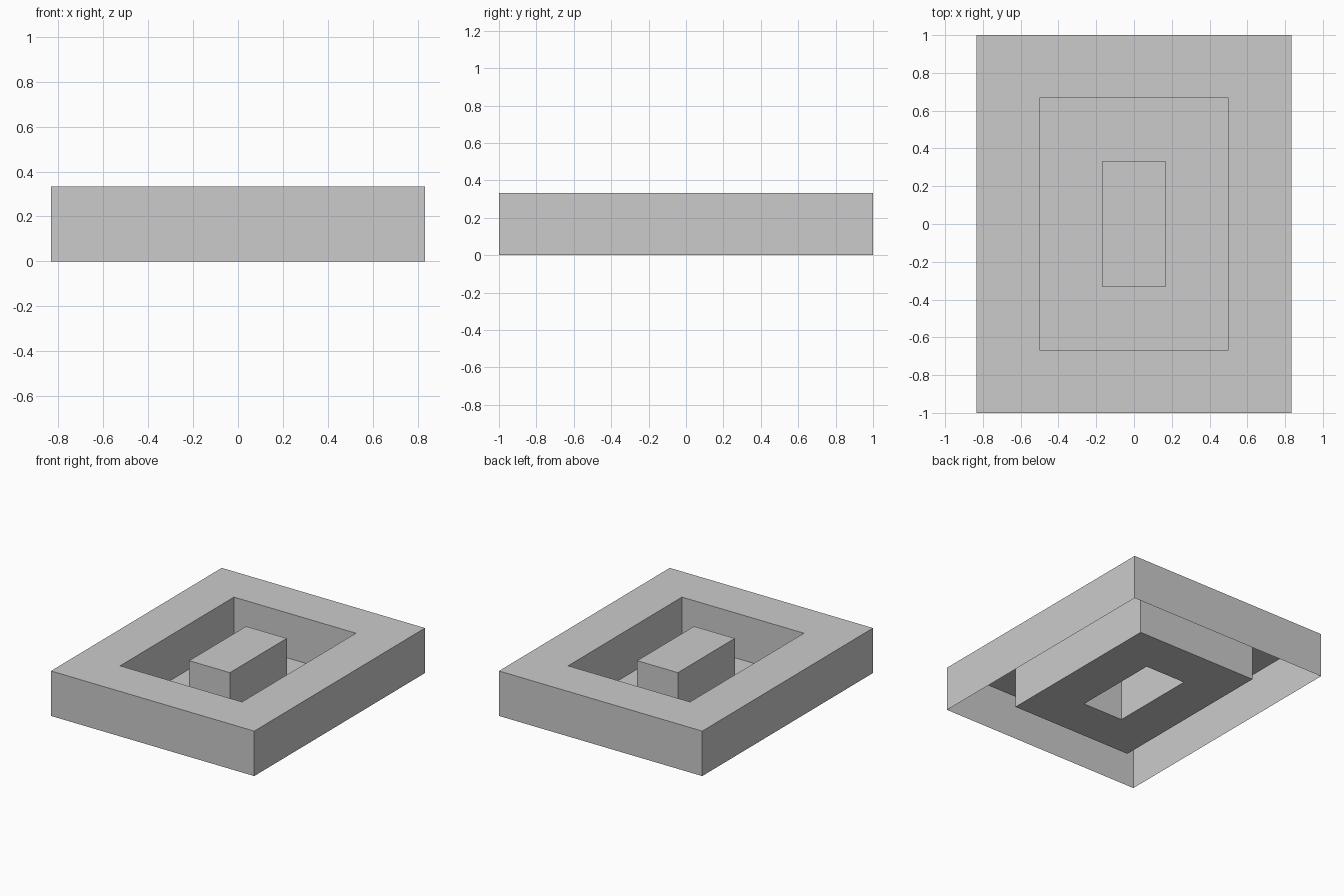
import bpy
import bmesh

if "Cube" in bpy.data.objects:
    bpy.data.objects.remove(bpy.data.objects["Cube"])

H = 1 / 3  # sheet height; every step in plan is also one third

# Profile of the folded sheet, outside to centre: half width, half depth, z
profile = [
    (5 / 6, 1.0, 0), (5 / 6, 1.0, H),      # outer wall
    (1 / 2, 2 / 3, H), (1 / 2, 2 / 3, 0),  # rim top and recess wall
    (1 / 6, 1 / 3, 0), (1 / 6, 1 / 3, H),  # recess floor and centre block wall
]


def add_ring(bm, hx, hy, z):
    corners = [(-1, -1), (1, -1), (1, 1), (-1, 1)]
    return [bm.verts.new((sx * hx, sy * hy, z)) for sx, sy in corners]


bm = bmesh.new()
rings = [add_ring(bm, *p) for p in profile]

# Bridge neighbouring rectangles, leaving the underside open
for a, b in zip(rings, rings[1:]):
    for i in range(4):
        j = (i + 1) % 4
        bm.faces.new((a[i], a[j], b[j], b[i]))

# Cap of the centre block
bm.faces.new(rings[-1])

mesh = bpy.data.meshes.new("stepped_tray")
bm.to_mesh(mesh)
bm.free()
tray = bpy.data.objects.new("stepped_tray", mesh)
bpy.context.collection.objects.link(tray)
